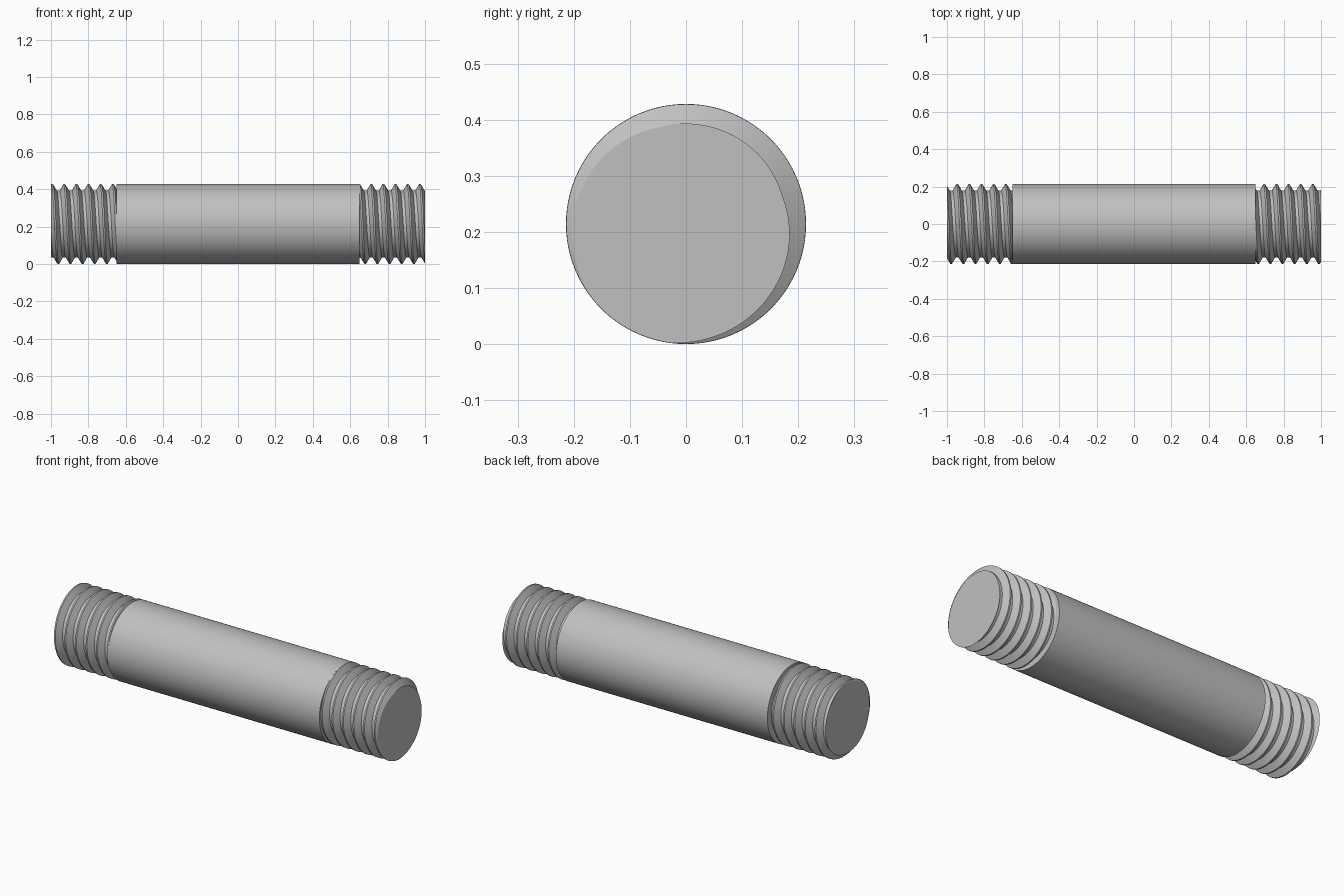
import bpy
import bmesh
from math import pi, cos, sin, tau, radians

cube = bpy.data.objects.get("Cube")
if cube:
    bpy.data.objects.remove(cube, do_unlink=True)

RADIUS = 0.214      # shaft radius and height of the axis
CREST = 0.2135      # thread outer radius
ROOT = 0.179        # thread inner radius
PITCH = 0.065
SHAFT_HALF = 0.65
SEGMENTS = 96

steel = bpy.data.materials.new("grey steel")
steel.use_nodes = True
grey = (0.53, 0.53, 0.53, 1)
steel.diffuse_color = grey
steel.node_tree.nodes["Principled BSDF"].inputs["Base Color"].default_value = grey


def finish(obj):
    obj.data.materials.clear()
    obj.data.materials.append(steel)
    bpy.ops.object.select_all(action="DESELECT")
    obj.select_set(True)
    bpy.context.view_layer.objects.active = obj
    bpy.ops.object.shade_smooth_by_angle(angle=radians(30))


def make_thread(name, x_min, x_max, x_ref, crest_angle):
    """Right-handed thread whose crest crosses x_ref at crest_angle."""
    # One pitch of the profile: flat crest, flank, flat root, flank
    profile = [(-1 / 16, CREST), (1 / 16, CREST), (3 / 8, ROOT), (5 / 8, ROOT)]
    first = int((x_min - x_ref) / PITCH) - 3
    last = int((x_max - x_ref) / PITCH) + 3
    bm = bmesh.new()
    columns = []
    for j in range(SEGMENTS + 1):
        a = tau * j / SEGMENTS
        start = x_ref + PITCH * (a - crest_angle) / tau
        columns.append([
            bm.verts.new((start + PITCH * (n + f), r * cos(a), RADIUS + r * sin(a)))
            for n in range(first, last) for f, r in profile])
    for c, d in zip(columns, columns[1:]):
        for k in range(len(c) - 1):
            bm.faces.new((c[k], c[k + 1], d[k + 1], d[k]))
    # Join each turn to the next, then cut both ends flat and cap them
    bmesh.ops.remove_doubles(bm, verts=bm.verts[:], dist=1e-5)
    for x, side in ((x_min, -1), (x_max, 1)):
        bmesh.ops.bisect_plane(
            bm, geom=bm.verts[:] + bm.edges[:] + bm.faces[:], dist=1e-6,
            plane_co=(x, 0, 0), plane_no=(side, 0, 0), clear_outer=True)
        rim = [e for e in bm.edges
               if e.is_boundary and all(abs(v.co.x - x) < 1e-4 for v in e.verts)]
        bmesh.ops.edgeloop_fill(bm, edges=rim)
    bmesh.ops.recalc_face_normals(bm, faces=bm.faces[:])
    mesh = bpy.data.meshes.new(name)
    bm.to_mesh(mesh)
    bm.free()
    obj = bpy.data.objects.new(name, mesh)
    bpy.context.collection.objects.link(obj)
    finish(obj)


# Plain middle shaft
bpy.ops.mesh.primitive_cylinder_add(
    vertices=SEGMENTS, radius=RADIUS, depth=2 * SHAFT_HALF,
    location=(0, 0, RADIUS), rotation=(0, pi / 2, 0))
shaft = bpy.context.object
shaft.name = "shaft"
finish(shaft)

# Threaded ends, slightly sunk into the shaft
make_thread("left_thread", SHAFT_HALF - 0.01, 1, 1, radians(241))
make_thread("right_thread", -1, -SHAFT_HALF + 0.01, -1, radians(55))
